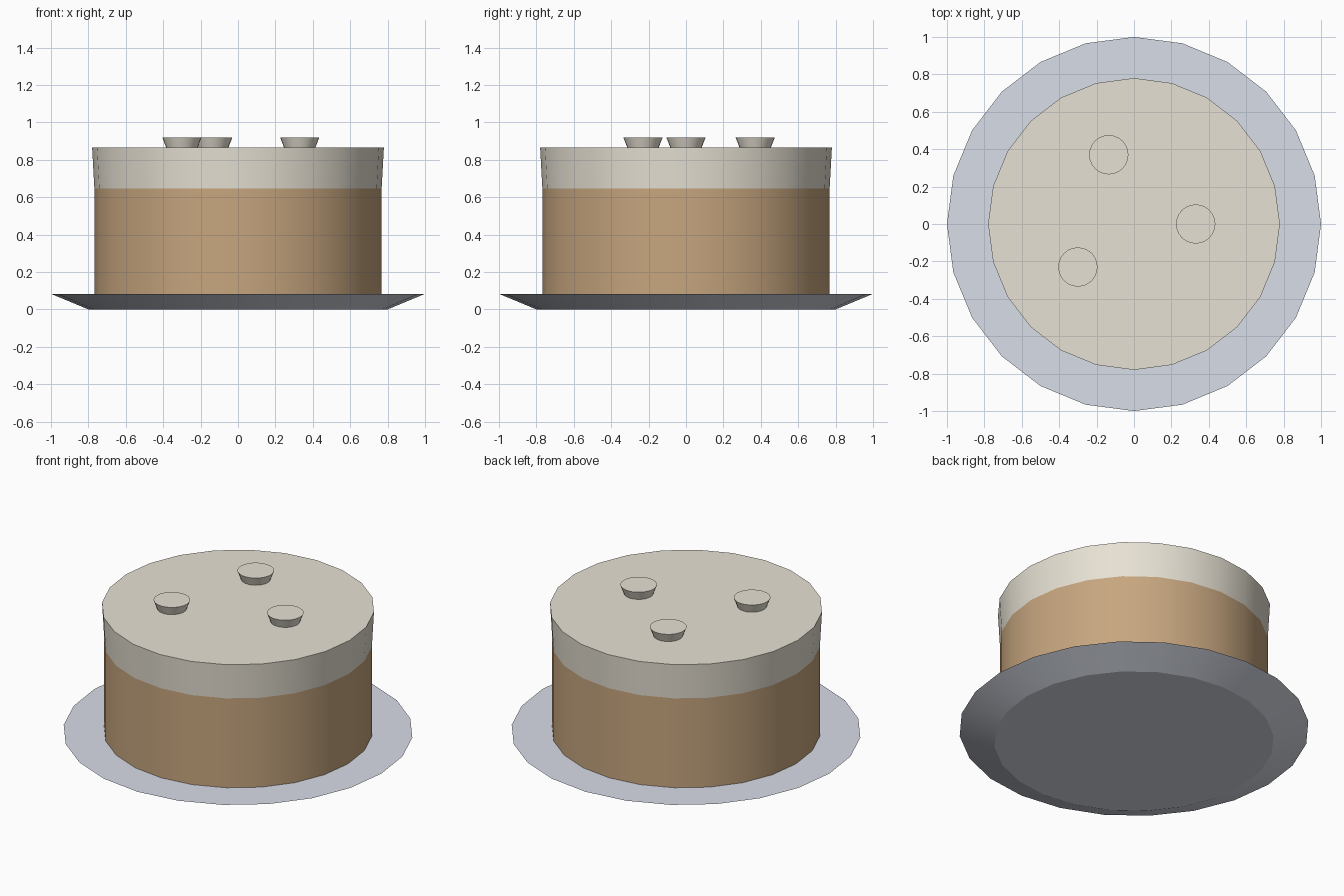
import bpy
import math

cube = bpy.data.objects.get("Cube")
if cube:
    bpy.data.objects.remove(cube, do_unlink=True)


def linear(c):
    c /= 255
    return c / 12.92 if c <= 0.04045 else ((c + 0.055) / 1.055) ** 2.4


def material(name, rgb):
    colour = (*[linear(c) for c in rgb], 1)
    mat = bpy.data.materials.new(name)
    mat.use_nodes = True
    mat.diffuse_color = colour
    bsdf = mat.node_tree.nodes["Principled BSDF"]
    bsdf.inputs["Base Color"].default_value = colour
    bsdf.inputs["Roughness"].default_value = 0.8
    return mat


def tapered_disc(name, r_bottom, r_top, z_bottom, z_top, mat, x=0, y=0):
    """Closed 24-sided frustum standing between two heights."""
    bpy.ops.mesh.primitive_cone_add(
        vertices=24, radius1=r_bottom, radius2=r_top, depth=z_top - z_bottom,
        location=(x, y, (z_bottom + z_top) / 2))
    obj = bpy.context.object
    obj.name = name
    obj.data.materials.append(mat)
    bpy.ops.object.shade_smooth_by_angle(angle=math.radians(18))
    return obj


plate_grey = material("plate blue grey", (216, 221, 231))
sponge_tan = material("sponge tan", (199, 166, 127))
cream = material("icing cream", (235, 229, 215))

# Plate with a flaring rim
tapered_disc("plate", 0.8, 1.0, 0, 0.083, plate_grey)

# Cake body and the icing layer that widens towards the top
tapered_disc("cake_body", 0.768, 0.768, 0.083, 0.647, sponge_tan)
tapered_disc("icing", 0.768, 0.78, 0.647, 0.865, cream)

# Three small icing dollops
for i, (x, y) in enumerate([(0.33, 0), (-0.135, 0.37), (-0.3, -0.23)], 1):
    tapered_disc(f"icing_dollop_{i}", 0.08, 0.105, 0.855, 0.92, cream, x, y)
